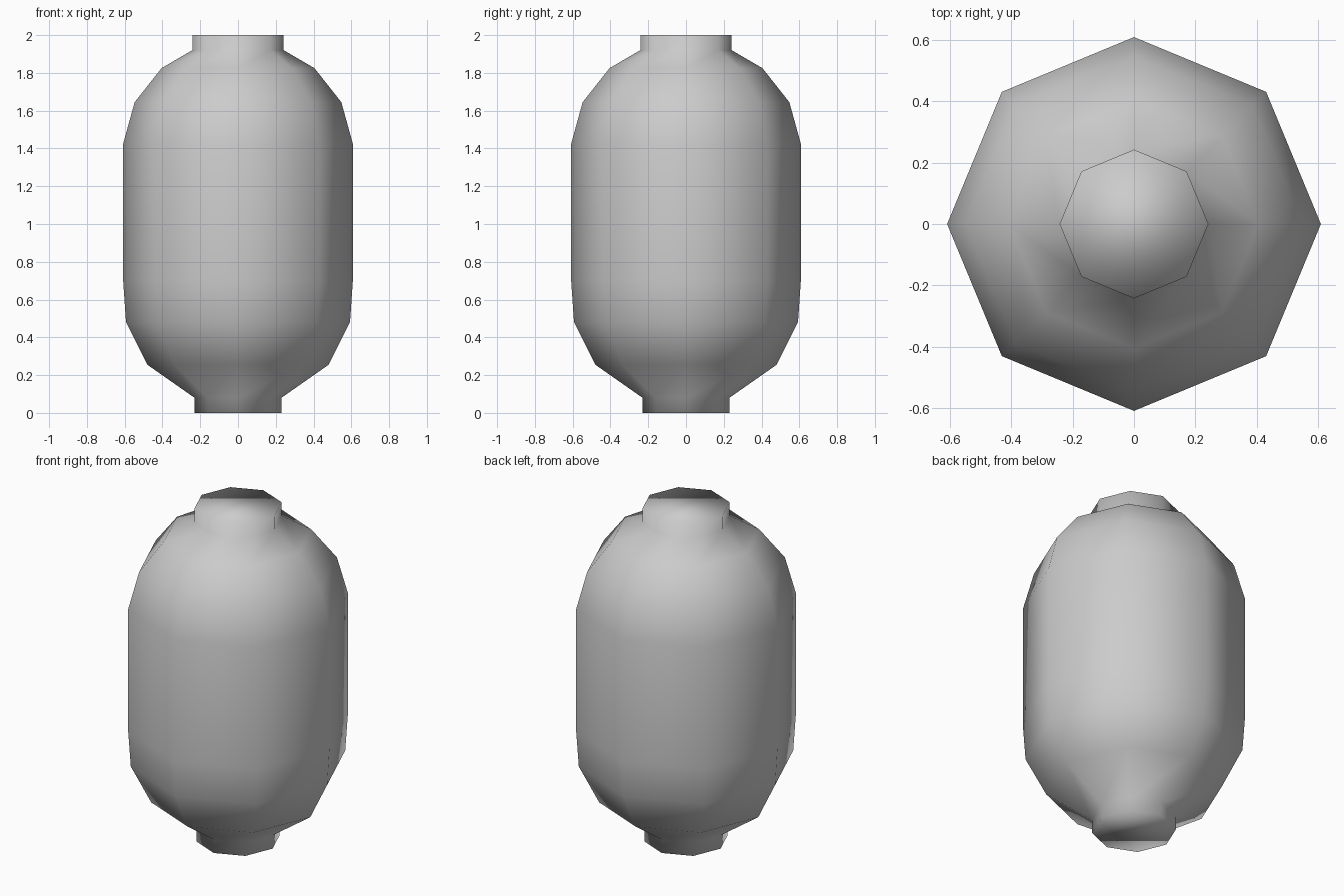
import bpy, bmesh, math

cube = bpy.data.objects.get("Cube")
if cube:
    bpy.data.objects.remove(cube, do_unlink=True)

# Plain grey material
grey = bpy.data.materials.new("plain_grey")
grey.use_nodes = True
colour = (0.6, 0.6, 0.6, 1)
grey.diffuse_color = colour
for node in grey.node_tree.nodes:
    if node.type == "BSDF_PRINCIPLED":
        node.inputs["Base Color"].default_value = colour

# Half outline as (radius, height): lower collar, body, upper collar
SIDES = 8
profile = [
    (0.23, 0), (0.23, 0.08),
    (0.48, 0.255), (0.593, 0.48), (0.608, 0.7),
    (0.608, 1.425), (0.547, 1.645), (0.405, 1.825),
    (0.242, 1.92), (0.242, 2),
]

bm = bmesh.new()
verts = [bm.verts.new((r, 0, z)) for r, z in profile]
edges = [bm.edges.new(pair) for pair in zip(verts, verts[1:])]

# Turn the outline round the upright axis and close both ends
bmesh.ops.spin(bm, geom=verts + edges, cent=(0, 0, 0), axis=(0, 0, 1),
               angle=math.tau, steps=SIDES)
bmesh.ops.remove_doubles(bm, verts=bm.verts, dist=0.001)
bmesh.ops.holes_fill(bm, edges=bm.edges, sides=SIDES)
bmesh.ops.recalc_face_normals(bm, faces=bm.faces)
for face in bm.faces:
    face.smooth = True

mesh = bpy.data.meshes.new("lantern_body")
bm.to_mesh(mesh)
bm.free()
mesh.materials.append(grey)
body = bpy.data.objects.new("lantern_body", mesh)
bpy.context.collection.objects.link(body)
